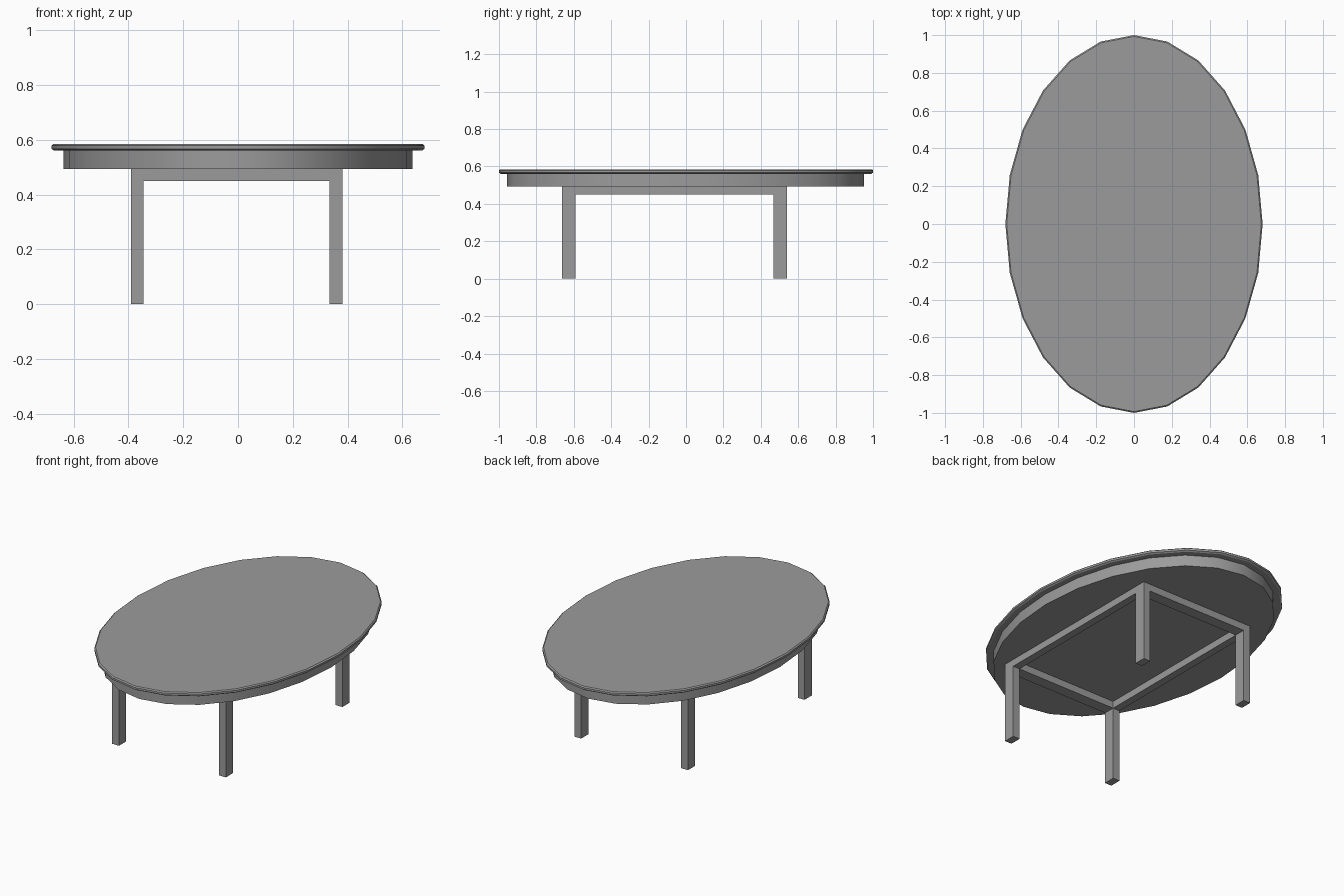
import bpy, bmesh, math

cube = bpy.data.objects.get("Cube")
if cube:
    bpy.data.objects.remove(cube)

grey = bpy.data.materials.new("grey")
grey.use_nodes = True
colour = (0.33, 0.33, 0.33, 1)
grey.diffuse_color = colour
grey.node_tree.nodes["Principled BSDF"].inputs["Base Color"].default_value = colour

SIDES = 24


def finish(bm, name):
    bmesh.ops.recalc_face_normals(bm, faces=bm.faces)
    mesh = bpy.data.meshes.new(name)
    bm.to_mesh(mesh)
    bm.free()
    obj = bpy.data.objects.new(name, mesh)
    mesh.materials.append(grey)
    bpy.context.collection.objects.link(obj)
    return obj


def oval(name, profile, cy=0):
    """Stack of oval rings (x radius, y radius, height), capped at both ends."""
    bm = bmesh.new()
    rings = []
    for rx, ry, z in profile:
        angles = [2 * math.pi * i / SIDES for i in range(SIDES)]
        rings.append([bm.verts.new((rx * math.cos(a), cy + ry * math.sin(a), z)) for a in angles])
    for low, high in zip(rings, rings[1:]):
        for i in range(SIDES):
            j = (i + 1) % SIDES
            bm.faces.new((low[i], low[j], high[j], high[i]))
    bm.faces.new(rings[0])
    bm.faces.new(rings[-1])
    obj = finish(bm, name)
    bpy.ops.object.select_all(action="DESELECT")
    obj.select_set(True)
    bpy.context.view_layer.objects.active = obj
    bpy.ops.object.shade_smooth_by_angle(angle=math.radians(30))


def box(name, low, high):
    bm = bmesh.new()
    bmesh.ops.create_cube(bm, size=1)
    for v in bm.verts:
        v.co = [h if c > 0 else l for c, l, h in zip(v.co, low, high)]
    finish(bm, name)


# Oval top with a softened rim, and the recessed apron below it
oval("table_top", [(0.672, 0.991, 0.561), (0.681, 1.0, 0.567),
                   (0.681, 1.0, 0.579), (0.674, 0.993, 0.585)])
oval("apron", [(0.637, 0.955, 0.493), (0.637, 0.955, 0.563)], -0.003)

# Legs at the corners of the rectangular frame
X0, X1, Y0, Y1 = -0.391, 0.381, -0.662, 0.539
WX, WY, LEG_TOP, RAIL_LOW = 0.046, 0.07, 0.494, 0.45
xs = {"right": (X0, X0 + WX), "left": (X1 - WX, X1)}
ys = {"front": (Y0, Y0 + WY), "back": (Y1 - WY, Y1)}
for xn, (xa, xb) in xs.items():
    for yn, (ya, yb) in ys.items():
        box(f"{yn}_{xn}_leg", (xa, ya, 0), (xb, yb, LEG_TOP))

# Rails joining the legs
for xn, (xa, xb) in xs.items():
    box(f"{xn}_rail", (xa, Y0 + WY, RAIL_LOW), (xb, Y1 - WY, LEG_TOP))
for yn, (ya, yb) in ys.items():
    box(f"{yn}_rail", (X0 + WX, ya, RAIL_LOW), (X1 - WX, yb, LEG_TOP))
